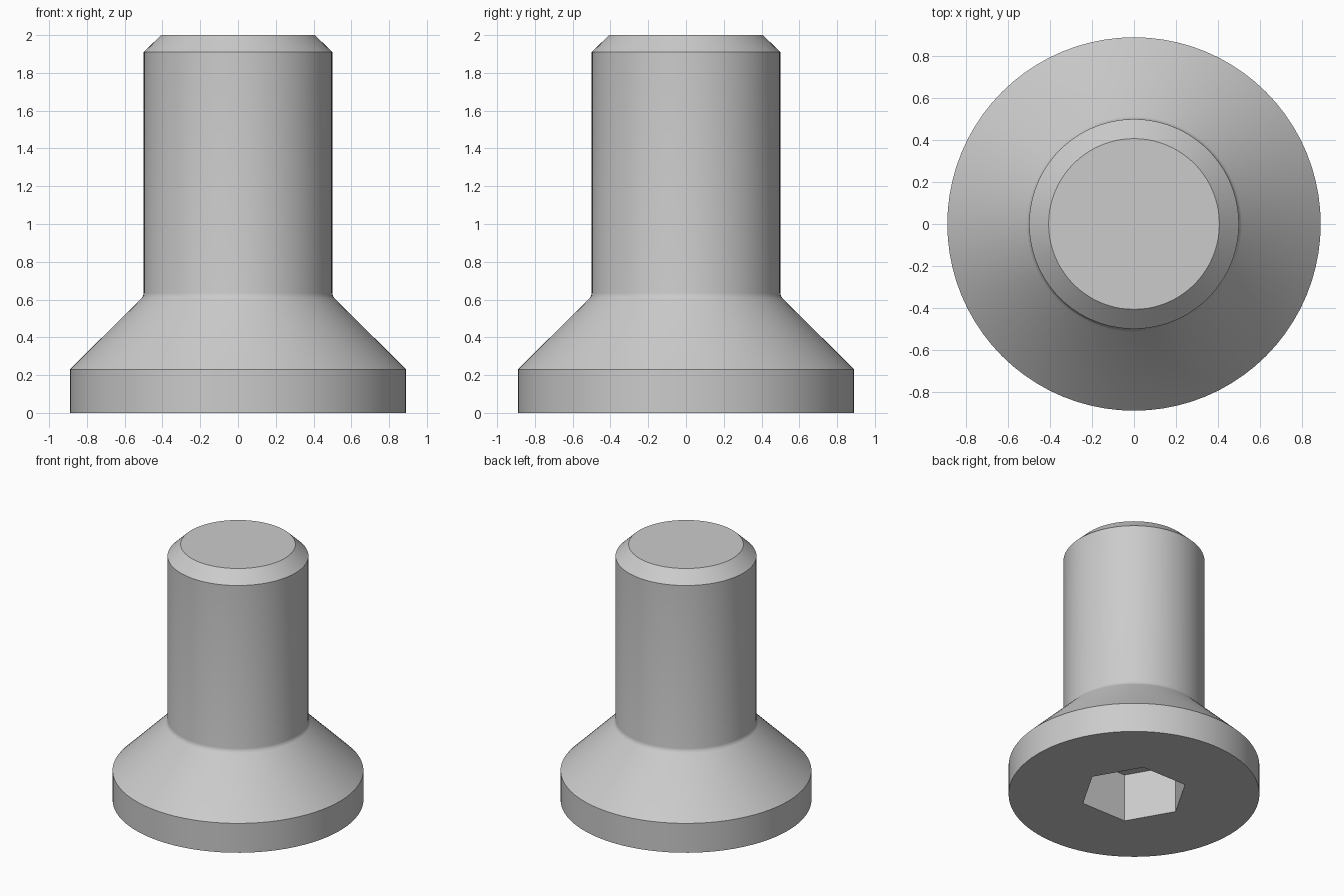
import bpy, bmesh, math
from mathutils import Matrix, Vector

SEGMENTS = 80

if "Cube" in bpy.data.objects:
    bpy.data.objects.remove(bpy.data.objects["Cube"], do_unlink=True)

# Single plain steel colour
steel = bpy.data.materials.new("steel_grey")
steel.use_nodes = True
colour = (0.6, 0.6, 0.6, 1)
steel.diffuse_color = colour
steel.node_tree.nodes["Principled BSDF"].inputs["Base Color"].default_value = colour


def add_object(name, bm):
    bmesh.ops.recalc_face_normals(bm, faces=bm.faces)
    mesh = bpy.data.meshes.new(name)
    bm.to_mesh(mesh)
    bm.free()
    mesh.materials.append(steel)
    obj = bpy.data.objects.new(name, mesh)
    bpy.context.collection.objects.link(obj)
    return obj


# Turned body: head rim, countersunk cone, small fillet, shank, chamfered tip
profile = [(0, 0), (0.89, 0), (0.89, 0.23), (0.513, 0.605), (0.503, 0.618),
           (0.5, 0.634), (0.5, 1.91), (0.407, 2), (0, 2)]
bm = bmesh.new()
verts = [bm.verts.new((r, 0, z)) for r, z in profile]
edges = [bm.edges.new(pair) for pair in zip(verts, verts[1:])]
bmesh.ops.spin(bm, geom=verts + edges, cent=(0, 0, 0), axis=(0, 0, 1),
               angle=math.tau, steps=SEGMENTS)
bmesh.ops.remove_doubles(bm, verts=bm.verts, dist=0.0001)
bmesh.ops.dissolve_limit(bm, angle_limit=0.01, verts=bm.verts, edges=bm.edges)
screw = add_object("countersunk_screw", bm)

# Hexagonal key socket sunk into the underside of the head
SOCKET_RADIUS, SOCKET_DEPTH = 0.385, 0.375
bm = bmesh.new()
bmesh.ops.create_cone(bm, cap_ends=True, segments=6, radius1=SOCKET_RADIUS,
                      radius2=SOCKET_RADIUS, depth=2 * SOCKET_DEPTH,
                      matrix=Matrix.Rotation(math.radians(30), 4, "Z"))
# Turn the hexagon so that two corners lie on the x axis
corner = max(bm.verts, key=lambda v: v.co.x).co
turn = -math.atan2(corner.y, corner.x)
bmesh.ops.rotate(bm, verts=bm.verts, cent=Vector(), matrix=Matrix.Rotation(turn, 3, "Z"))
cutter = add_object("socket_cutter", bm)
cutter.hide_render = True

cut = screw.modifiers.new("socket", "BOOLEAN")
cut.operation = "DIFFERENCE"
cut.solver = "EXACT"
cut.object = cutter

bpy.ops.object.select_all(action="DESELECT")
screw.select_set(True)
bpy.context.view_layer.objects.active = screw
bpy.ops.object.modifier_apply(modifier=cut.name)
bpy.data.objects.remove(cutter, do_unlink=True)

# Smooth round walls, crisp rims
bpy.ops.object.shade_smooth_by_angle(angle=math.radians(30))
